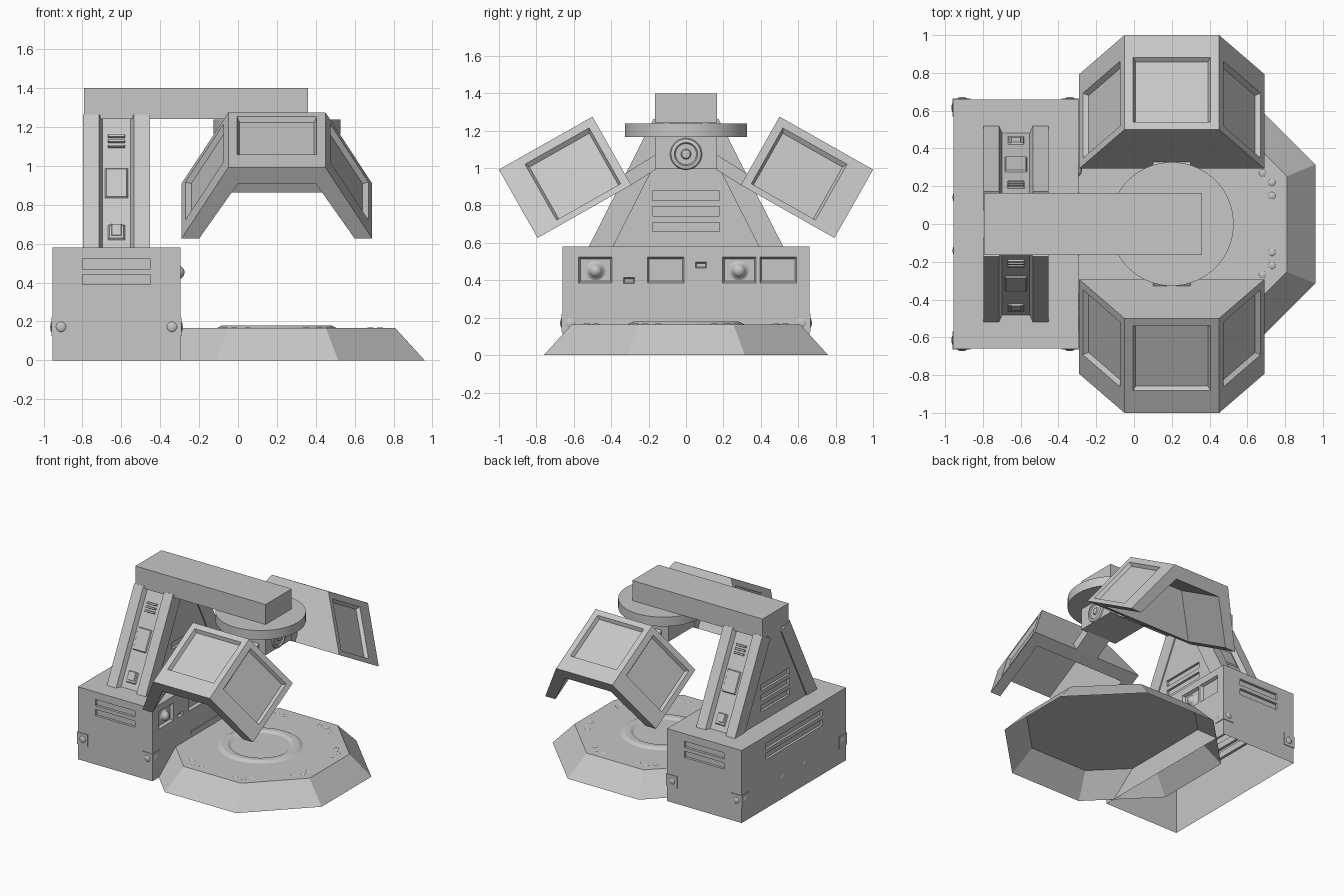
import bpy, bmesh, math
from mathutils import Matrix, Vector

if "Cube" in bpy.data.objects:
    bpy.data.objects.remove(bpy.data.objects["Cube"])

grey = bpy.data.materials.new("light_grey")
grey.diffuse_color = (0.57, 0.57, 0.57, 1)
grey.use_nodes = True
grey.node_tree.nodes["Principled BSDF"].inputs["Base Color"].default_value = grey.diffuse_color
I = Matrix.Identity(4)


def prism(bm, pts, a, b, M=I, axis=1):
    """Extrude a 2D outline from a to b along a local axis."""
    def put(p, t):
        c = list(p)
        c.insert(axis, t)
        return bm.verts.new(M @ Vector(c))
    lo, hi = [put(p, a) for p in pts], [put(p, b) for p in pts]
    n = len(pts)
    bm.faces.new(lo)
    bm.faces.new(hi[::-1])
    for i in range(n):
        bm.faces.new((lo[i], hi[i], hi[(i + 1) % n], lo[(i + 1) % n]))


def box(bm, x, y, z, M=I):
    prism(bm, [(x[0], z[0]), (x[1], z[0]), (x[1], z[1]), (x[0], z[1])], *y, M)


def taper(bm, u, v, w0, w1, inset, M=I):
    """Box along local z from w0 to w1 whose w0 end is smaller on every side."""
    ends = []
    for w, k in ((w0, inset), (w1, 0)):
        ends.append([bm.verts.new(M @ Vector((a, b, w))) for a, b in (
            (u[0] + k, v[0] + k), (u[1] - k, v[0] + k), (u[1] - k, v[1] - k), (u[0] + k, v[1] - k))])
    lo, hi = ends
    bm.faces.new(lo)
    bm.faces.new(hi)
    for i in range(4):
        j = (i + 1) % 4
        bm.faces.new((lo[i], hi[i], hi[j], lo[j]))


def lathe(bm, prof, M=I, seg=24):
    """Revolve (radius, height) points about local z."""
    rings = []
    for r, h in prof:
        if r == 0:
            rings.append([bm.verts.new(M @ Vector((0, 0, h)))] * seg)
        else:
            rings.append([bm.verts.new(M @ Vector((r * math.cos(t), r * math.sin(t), h)))
                          for t in [2 * math.pi * (i + .5) / seg for i in range(seg)]])
    for p, q in zip(rings, rings[1:]):
        for i in range(seg):
            j = (i + 1) % seg
            bm.faces.new(list(dict.fromkeys((p[i], p[j], q[j], q[i]))))


def at(p, d=(0, 0, 1)):
    return Matrix.Translation(p) @ Vector(d).to_track_quat('Z', 'Y').to_matrix().to_4x4()


def dome(r, h):
    """Open shell that sits on a surface."""
    return [(r, 0), (r * .85, h * .45), (r * .5, h * .87), (0, h)]


def finish(bm, name, cutter=None, smooth=False):
    bmesh.ops.recalc_face_normals(bm, faces=bm.faces)
    me = bpy.data.meshes.new(name)
    bm.to_mesh(me)
    bm.free()
    me.materials.append(grey)
    ob = bpy.data.objects.new(name, me)
    bpy.context.collection.objects.link(ob)
    if cutter:
        mod = ob.modifiers.new("recesses", 'BOOLEAN')
        mod.operation, mod.solver, mod.object = 'DIFFERENCE', 'EXACT', cutter
    if smooth:
        bpy.ops.object.select_all(action='DESELECT')
        ob.select_set(True)
        bpy.context.view_layer.objects.active = ob
        bpy.ops.object.shade_smooth_by_angle(angle=math.radians(smooth))
    return ob


def helper(bm, name):
    ob = finish(bm, name)
    ob.hide_render = True
    ob.hide_set(True)
    return ob


# cabinet with vents on three sides and recessed screens on the right
bm = bmesh.new()
for z in (.39, .47):
    for s in (-1, 1):
        box(bm, (-.80, -.45), sorted((s * .64, s * .70)), (z, z + .05))
    box(bm, (-1, -.935), (-.36, .36), (z, z + .05))
# local frame of the right face: x = world y, y = world z, z = world x
RF = Matrix(((0, 0, 1, -.295), (1, 0, 0, 0), (0, 1, 0, 0), (0, 0, 0, 1)))
for y in ((-.575, -.395), (-.207, -.01), (.195, .375), (.395, .592)):
    taper(bm, y, (.385, .525), -.022, 0.0005, .01, RF)
for y, z in ((-.335, .383), (.05, .465)):
    taper(bm, (y, y + .06), (z, z + .032), -.02, 0.0005, .007, RF)
cut = helper(bm, "cabinet_cutter")
bm = bmesh.new()
box(bm, (-.955, -.295), (-.66, .66), (0, .58))
cabinet = finish(bm, "cabinet", cut)
# bake the recesses, then open the underside
dg = bpy.context.evaluated_depsgraph_get()
bm = bmesh.new()
bm.from_mesh(bpy.data.meshes.new_from_object(cabinet.evaluated_get(dg)))
bmesh.ops.delete(bm, geom=[f for f in bm.faces if f.calc_center_median().z < .001], context='FACES')
cabinet.modifiers.clear()
bm.to_mesh(cabinet.data)
bm.free()

# round knobs in two screens
bm = bmesh.new()
for y in (-.483, .283):
    lathe(bm, [(.052, .001), (.046, .005), (.036, .012), (.032, .024), (.023, .034), (.012, .040), (0, .042)],
          at((-.317, y, .452), (1, 0, 0)))
finish(bm, "control_knobs", smooth=60)

# corner brackets, rivets and a small ledge
bm = bmesh.new()
rv = bmesh.new()
for sx in (-1, 1):
    for sy in (-1, 1):
        cx, cy = -.625 + sx * .33, sy * .66
        x, y = cx + sx * .005, cy + sy * .005
        # L-shaped plate wrapped round the corner
        L = [(x, y), (cx - sx * .09, y), (cx - sx * .09, cy), (cx, cy), (cx, cy - sy * .09), (x, cy - sy * .09)]
        prism(bm, L, .125, .22, I, 2)
        lathe(rv, dome(.026, .008), at((cx - sx * .045, y, .172), (0, sy, 0)), 14)
        lathe(rv, dome(.026, .006), at((x, cy - sy * .045, .172), (sx, 0, 0)), 14)
box(bm, (-.296, -.291), (-.17, .17), (.19, .215))
finish(bm, "corner_brackets")
for y in (-.14, .14):
    lathe(rv, dome(.022, .005), at((-.955, y, .17), (-1, 0, 0)), 12)
finish(rv, "bracket_rivets", smooth=60)

# octagonal platform shell, open underneath
c8 = math.cos(math.pi / 8)
bm = bmesh.new()
lathe(bm, [(.76 / c8, 0), (.61 / c8, .165), (0, .165)], at((.2, 0, 0)), 8)
finish(bm, "platform")

# raised ring on the platform
bm = bmesh.new()
lathe(bm, [(.31, .165), (.28, .18), (.24, .18), (.215, .167), (0, .167)], at((.2, 0, 0)), 40)
finish(bm, "platform_ring", smooth=18)

# three studs at each visible platform corner
bm = bmesh.new()
for k in range(8):
    R = Matrix.Translation((.2, 0, .165)) @ Matrix.Rotation(k * math.pi / 4, 4, 'Z')
    for p in ((.53, .22), (.53, .15), (.481, .269)):
        q = R @ Vector((*p, 0))
        if q.x > -.26:
            lathe(bm, dome(.019, .005), at(q), 12)
finish(bm, "platform_studs", smooth=60)

# tower core with vents on both wide faces
bm = bmesh.new()
for z in (.66, .745, .827):
    for x in ((-.9, -.77), (-.48, -.3)):
        box(bm, x, (-.18, .18), (z, z + .05))
cut = helper(bm, "tower_cutter")
bm = bmesh.new()
prism(bm, [(-.42, .57), (.42, .57), (.08, 1.25), (-.08, 1.25)], -.788, -.462, I, 0)
finish(bm, "tower_core", cut)

# channelled side slabs on the tower slopes, with fittings in the channel
lean = math.atan2(.35, .69)
for s, side in ((-1, "front"), (1, "back")):
    # local x = world x, local y = outward, local z = up the slope
    M = (Matrix.Diagonal((1, s, 1, 1)) @ Matrix.Translation((-.625, .52, .58))
         @ Matrix.Rotation(lean, 4, 'X'))
    bm = bmesh.new()
    prism(bm, [(-.172, -.116), (.172, -.116), (.172, 0), (.09, 0), (.073, -.035),
               (-.073, -.035), (-.09, 0), (-.172, 0)], -.05, .768, M, 2)
    finish(bm, side + "_tower_channel")
    # local frame with z pointing out of the channel floor
    C = M @ Matrix.Translation((0, -.035, 0)) @ Matrix.Rotation(-math.pi / 2, 4, 'X') @ Matrix.Diagonal((1, -1, 1, 1))
    bm = bmesh.new()
    taper(bm, (-.06, .06), (.30, .475), .009, -.003, .008, C)
    for z in (.59, .62, .65):
        taper(bm, (-.045, .045), (z, z + .017), .012, -.003, .003, C)
    taper(bm, (-.045, .045), (.06, .15), .008, -.003, .008, C)
    taper(bm, (-.028, .028), (.08, .15), .012, .005, .004, C)
    finish(bm, side + "_channel_fittings")

# overhead beam, turntable disc and scanner head
bm = bmesh.new()
box(bm, (-.793, .36), (-.165, .165), (1.24, 1.40))
finish(bm, "overhead_beam")
bm = bmesh.new()
lathe(bm, [(0, 1.165), (.328, 1.165), (.328, 1.239), (0, 1.239)], at((.2, 0, 0)), 48)
finish(bm, "turntable_disc", smooth=32)
bm = bmesh.new()
box(bm, (.04, .36), (-.165, .165), (.995, 1.17))
finish(bm, "scanner_head")
bm = bmesh.new()
lathe(bm, [(.085, 0), (.08, .008), (.062, .012), (.056, .003), (.028, .003), (.022, .012), (0, .015)],
      at((.36, 0, 1.075), (1, 0, 0)), 32)
finish(bm, "scanner_lens", smooth=32)

# two folded panel hoods on arms
fold = math.atan2(.42, .24)
for s, side in ((-1, "front"), (1, "back")):
    # local y runs outward down the slope, local z is the hood's outer normal
    M = (Matrix.Diagonal((1, s, 1, 1)) @ Matrix.Translation((.2, .5, 1.275))
         @ Matrix.Rotation(math.radians(-29.5), 4, 'X'))
    bm = bmesh.new()
    prism(bm, [(-.20, -.095), (.20, -.095), (.449, -.5), (-.449, -.5)], .095, .7, M)
    taper(bm, (-.205, .205), (.045, .44), -.027, 0.0005, .014, M)
    for m in (-1, 1):
        F = (M @ Matrix.Diagonal((m, 1, 1, 1)) @ Matrix.Translation((.25, 0, 0))
             @ Matrix.Rotation(fold, 4, 'Y'))
        taper(bm, (.05, .445), (.045, .44), -.027, 0.0005, .014, F)
    cut = helper(bm, side + "_hood_cutter")
    bm = bmesh.new()
    prism(bm, [(-.25, 0), (.25, 0), (.49, -.42), (-.49, -.42)], 0, .575, M)
    finish(bm, side + "_hood", cut)
    bm = bmesh.new()
    prism(bm, [(s * .15, 1.08), (s * .335, .965), (s * .30, .905), (s * .15, 1.0)], .1, .3, I, 0)
    finish(bm, side + "_hood_arm")
